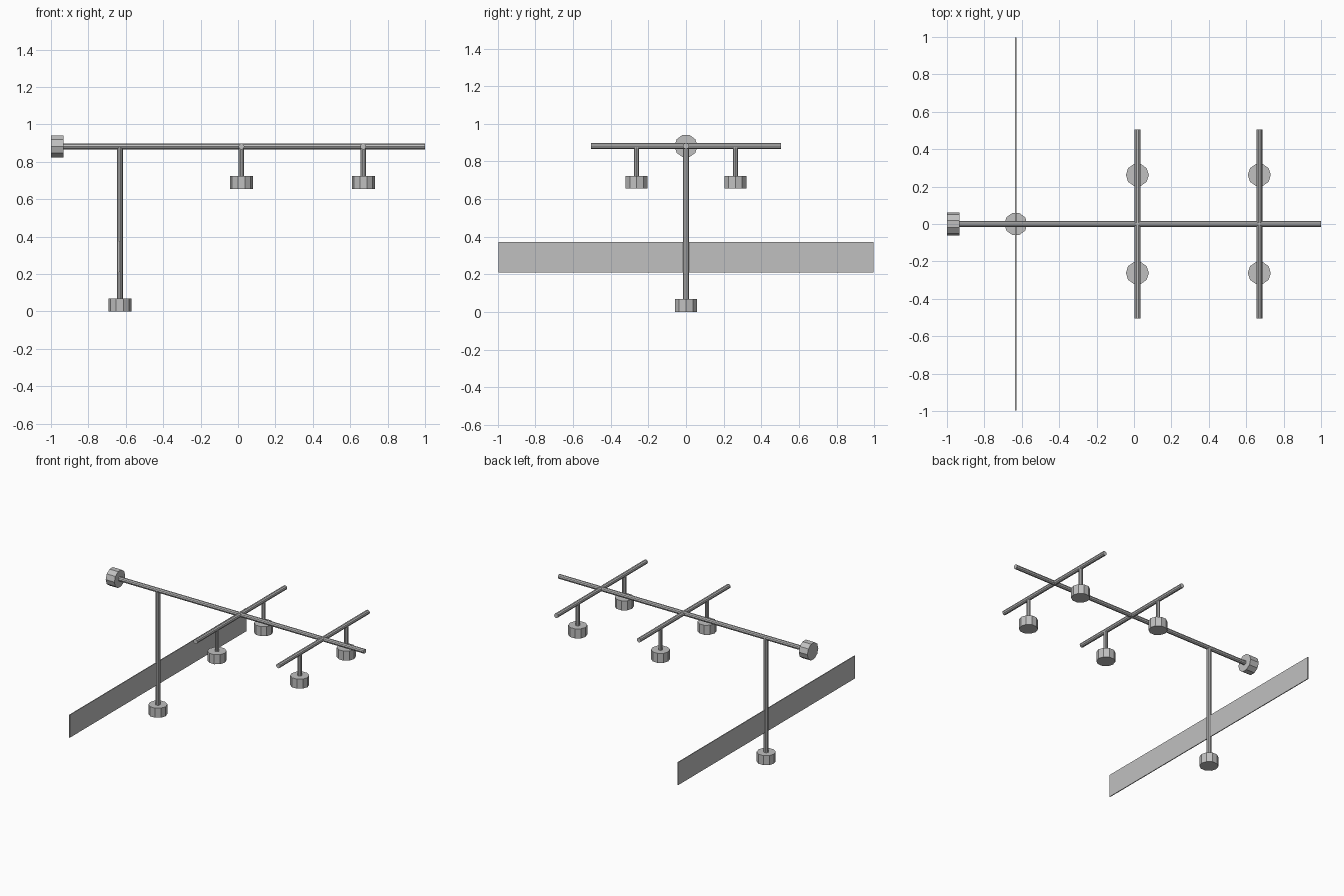
import bpy
from mathutils import Vector
from math import pi

cube = bpy.data.objects.get("Cube")
if cube:
    bpy.data.objects.remove(cube)

grey = bpy.data.materials.new("light grey")
grey.use_nodes = True
COLOUR = (0.53, 0.53, 0.53, 1)
grey.diffuse_color = COLOUR
grey.node_tree.nodes["Principled BSDF"].inputs["Base Color"].default_value = COLOUR

SIDES = 10
PIPE_R = 0.016
STEM_R = 0.014
CAP_R = 0.0615
PIPE_Z = 0.882
CAP_H = 0.068
ROTATION = {"x": (pi / 2, 0, pi / 2), "y": (pi / 2, 0, 0), "z": (0, 0, 0)}


def rod(name, start, end, radius, axis):
    """Faceted cylinder between two points along one axis."""
    start, end = Vector(start), Vector(end)
    # quarter turn puts a corner on the local x axis
    bpy.ops.mesh.primitive_cylinder_add(
        vertices=SIDES, radius=radius, depth=(end - start).length,
        location=(start + end) / 2)
    ob = bpy.context.object
    for v in ob.data.vertices:
        v.co.x, v.co.y = v.co.y, -v.co.x
    ob.rotation_euler = ROTATION[axis]
    ob.name = name
    ob.data.materials.append(grey)
    return ob


# Main pipe and its end cap
rod("main_pipe", (-0.94, 0, PIPE_Z), (1, 0, PIPE_Z), PIPE_R, "x")
rod("end_cap", (-1, 0, PIPE_Z), (CAP_H - 1, 0, PIPE_Z), CAP_R, "x")

# Tall post with its foot
POST_X = -0.632
rod("post", (POST_X, 0, CAP_H), (POST_X, 0, PIPE_Z), PIPE_R, "z")
rod("post_foot", (POST_X, 0, 0), (POST_X, 0, CAP_H), CAP_R, "z")

# Cross pipes, each with two hanging heads
HEAD_Z = 0.655
for label, x in (("middle", 0.018), ("outer", 0.67)):
    rod(label + "_cross_pipe", (x, -0.505, PIPE_Z), (x, 0.505, PIPE_Z), PIPE_R, "y")
    for side, y in (("front", -0.262), ("back", 0.262)):
        part = label + "_" + side
        rod(part + "_stem", (x, y, HEAD_Z + CAP_H), (x, y, PIPE_Z), STEM_R, "z")
        rod(part + "_head", (x, y, HEAD_Z), (x, y, HEAD_Z + CAP_H), CAP_R, "z")

# Thin wall panel crossing the post
bpy.ops.mesh.primitive_cube_add(size=1, location=(POST_X, 0, 0.292))
panel = bpy.context.object
panel.name = "wall_panel"
panel.scale = (0.006, 1.992, 0.162)
panel.data.materials.append(grey)
